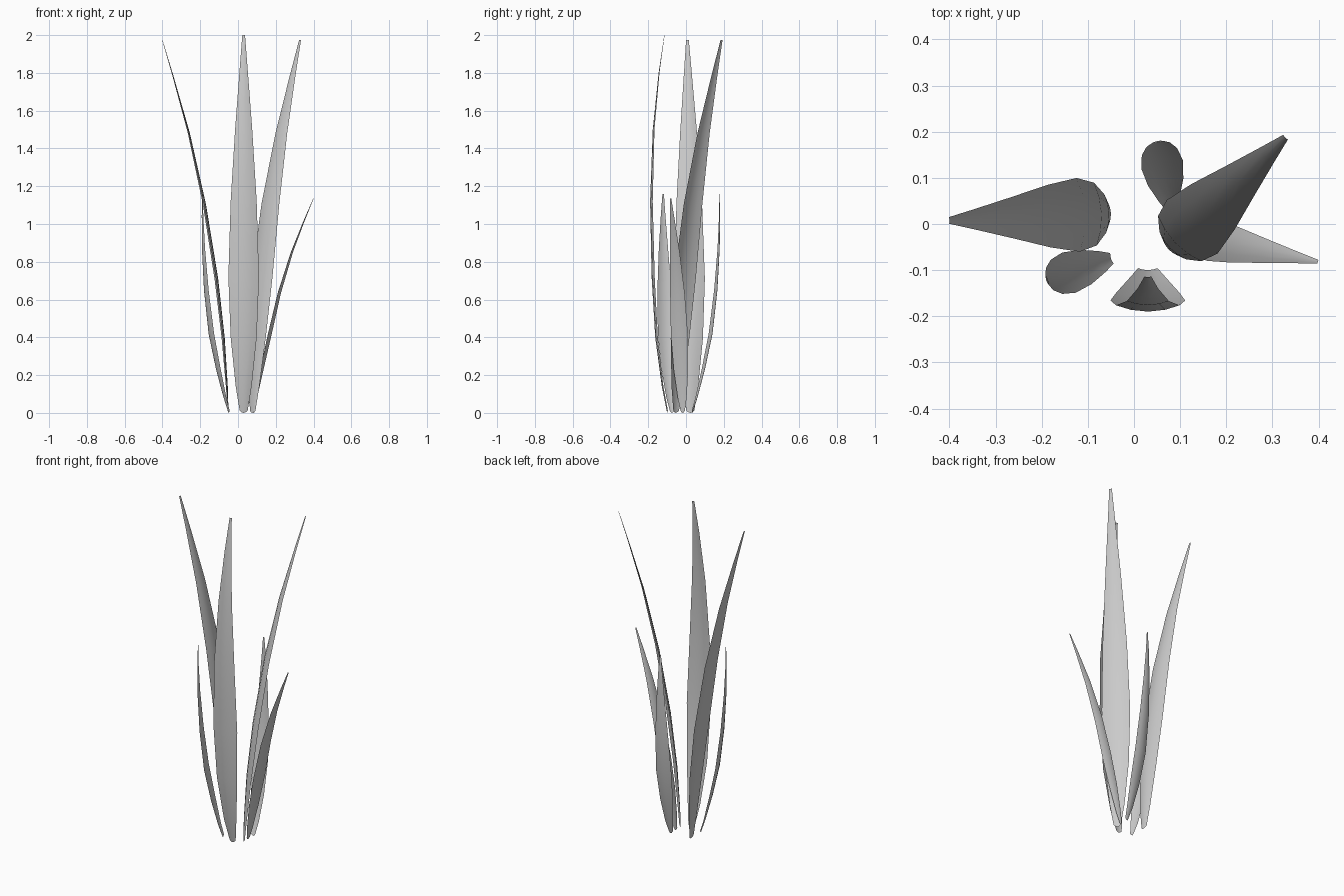
import bpy, bmesh, math
from mathutils import Vector

if "Cube" in bpy.data.objects:
    bpy.data.objects.remove(bpy.data.objects["Cube"])

# shared leaf profile: height fraction and half width fraction per row
ROWS = [0, .07, .2, .36, .56, .75, .9, 1]
WIDTH = [.26, .52, .85, 1, .85, .56, .28, .09]
ACROSS = [-1, -.55, 0, .55, 1]

# lean away from the base per row
CURL_IN_TALL = [0, .028, .063, .082, .09, .076, .045, .015]
CURL_OUT_TALL = [0, .004, .02, .055, .12, .205, .29, .35]
CURL_IN_SHORT = [0, .025, .065, .105, .132, .145, .148, .145]
CURL_OUT_SHORT = [0, .012, .04, .08, .135, .205, .275, .325]


def leaf(name, base, angle, height, half, lean, bulge):
    """Single curved sheet; bulge +1 = convex outward, -1 = convex inward."""
    a = math.radians(angle)
    out = Vector((math.cos(a), math.sin(a), 0))
    side = Vector((-out.y, out.x, 0))
    bm = bmesh.new()
    grid = []
    for f, w, d in zip(ROWS, WIDTH, lean):
        row = []
        for t in ACROSS:
            p = Vector((base[0], base[1], f * height))
            p += out * (d - bulge * .2 * w * half * t * t) + side * (w * half * t)
            if f == 0:
                p.z += .012 * t * t      # rounded foot
            row.append(bm.verts.new(p))
        grid.append(row)
    for r0, r1 in zip(grid, grid[1:]):
        for i in range(len(ACROSS) - 1):
            face = bm.faces.new((r0[i], r0[i + 1], r1[i + 1], r1[i]))
            face.smooth = True
    mesh = bpy.data.meshes.new(name)
    bm.to_mesh(mesh)
    bm.free()
    bpy.context.collection.objects.link(bpy.data.objects.new(name, mesh))


# tall leaves
leaf("tall_leaf_front", (.03, -.10), -90, 2.0, .081, CURL_IN_TALL, 1)
leaf("tall_leaf_left", (-.05, .023), 182.5, 1.975, .08, CURL_OUT_TALL, -1)
leaf("tall_leaf_right", (.075, -.055), 43.8, 1.975, .08, CURL_OUT_TALL, -1)

# short leaves
leaf("short_leaf_back", (.08, .035), 101.5, 1.16, .046, CURL_IN_SHORT, 1)
leaf("short_leaf_left", (-.05, -.075), 198.5, 1.16, .046, CURL_IN_SHORT, 1)
leaf("short_leaf_right", (.08, -.017), -11.5, 1.135, .046, CURL_OUT_SHORT, -1)
